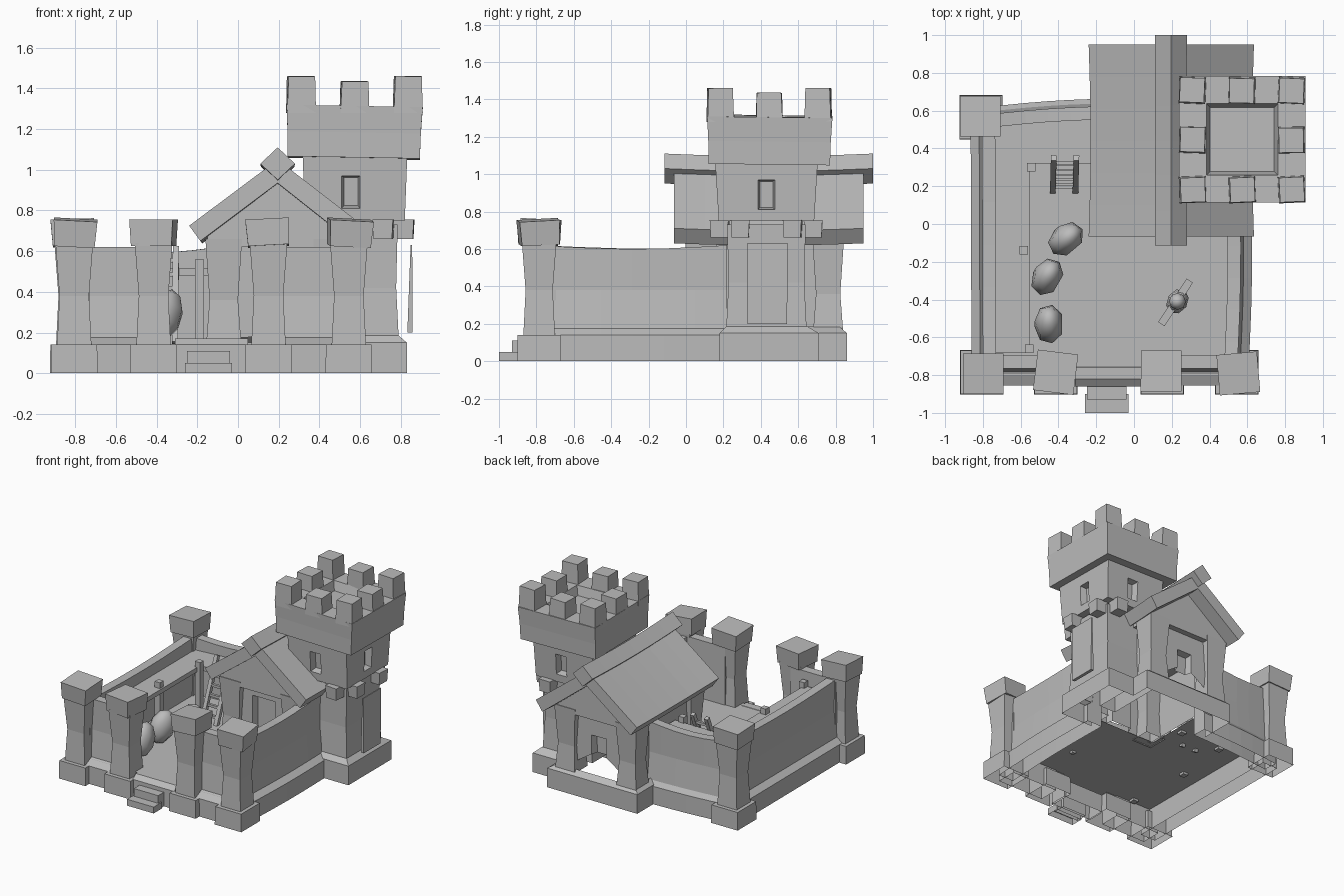
import bpy, bmesh, math, random
from mathutils import Vector

random.seed(4)
cube = bpy.data.objects.get("Cube")
if cube:
    bpy.data.objects.remove(cube)

stone = bpy.data.materials.new("grey_stone")
stone.use_nodes = True
stone.diffuse_color = (0.5, 0.5, 0.5, 1)
stone.node_tree.nodes["Principled BSDF"].inputs["Base Color"].default_value = (0.5, 0.5, 0.5, 1)


def finish(name, bm, smooth=False):
    mesh = bpy.data.meshes.new(name)
    bm.to_mesh(mesh)
    bm.free()
    mesh.materials.append(stone)
    for p in mesh.polygons:
        p.use_smooth = smooth
    obj = bpy.data.objects.new(name, mesh)
    bpy.context.collection.objects.link(obj)
    return obj


def loft(rings, start=True, end=True, closed=True):
    """Skin a list of rings that have the same number of points."""
    bm = bmesh.new()
    rows = [[bm.verts.new(p) for p in ring] for ring in rings]
    n = len(rows[0])
    for a, b in zip(rows, rows[1:]):
        for i in range(n if closed else n - 1):
            j = (i + 1) % n
            bm.faces.new((a[i], a[j], b[j], b[i]))
    if start:
        bm.faces.new(rows[0])
    if end:
        bm.faces.new(rows[-1])
    bmesh.ops.recalc_face_normals(bm, faces=bm.faces[:])
    return bm


def opening(bm, direction, u_pos, z_pos, half_w, half_h):
    """Cut a framed recess into the side facing the direction."""
    d, up = Vector(direction), Vector((0, 0, 1))
    u = Vector((-d.y, d.x, 0))
    bm.normal_update()
    face = max((f for f in bm.faces if f.normal.dot(d) > 0.9), key=lambda f: f.calc_area())
    c, n = face.calc_center_median(), face.normal.copy()
    bmesh.ops.inset_region(bm, faces=[face], thickness=0.01)
    for v in face.verts:
        su = math.copysign(half_w, (v.co - c).dot(u))
        sz = math.copysign(half_h, v.co.z - c.z)
        p = d * c.dot(d) + u * (u_pos + su) + up * (z_pos + sz)
        v.co = p - n * (p - c).dot(n)
    bmesh.ops.inset_region(bm, faces=[face], thickness=0.015, depth=-0.05)


def tiers(name, cx, cy, levels, bottom=False, cuts=(), rot=(0, 0, 0)):
    """Stack rectangles (z, width, depth) into a block."""
    z0 = levels[0][0]
    rings = [[(sx * w / 2, sy * d / 2, z - z0) for sx, sy in ((-1, -1), (1, -1), (1, 1), (-1, 1))]
             for z, w, d in levels]
    bm = loft(rings, start=bottom)
    for direction, u, z, hw, hh in cuts:
        opening(bm, direction, u, z - z0, hw, hh)
    obj = finish(name, bm)
    obj.location = (cx, cy, z0)
    obj.rotation_euler = [math.radians(a) for a in rot]
    return obj


def block(name, x0, x1, y0, y1, z0, z1, bottom=False):
    w, d = x1 - x0, y1 - y0
    return tiers(name, (x0 + x1) / 2, (y0 + y1) / 2, [(z0, w, d), (z1, w, d)], bottom)


def beam(name, a, b, size):
    a, b = Vector(a), Vector(b)
    obj = tiers(name, 0, 0, [(0, size, size), ((b - a).length, size, size)], True)
    obj.location = a
    obj.rotation_mode = "QUATERNION"
    obj.rotation_quaternion = (b - a).to_track_quat("Z", "Y")


def wall(name, a, b, plinth=0.11, bow=0.0, sag=0.02):
    """Curtain wall with a sloped plinth; outside lies right of a to b."""
    a, b = Vector((*a, 0)), Vector((*b, 0))
    d = (b - a).normalized()
    out = Vector((d.y, -d.x, 0))
    rings = []
    for i in range(7):
        k = math.sin(math.pi * i / 6)
        p = a.lerp(b, i / 6) + out * bow * k
        top = 0.62 - sag * k
        profile = ((plinth, 0), (plinth, 0.14), (0.05, 0.175), (0.03, 0.38), (0.035, top), (-0.035, top), (-0.035, 0))
        rings.append([p + out * o + Vector((0, 0, z)) for o, z in profile])
    finish(name, loft(rings, closed=False))


def blob(name, loc, scale, rot, segs=8, rings=6):
    bm = bmesh.new()
    bmesh.ops.create_uvsphere(bm, u_segments=segs, v_segments=rings, radius=1)
    obj = finish(name, bm, True)
    obj.location, obj.scale = loc, scale
    obj.rotation_euler = [math.radians(a) for a in rot]


# courtyard walls
wall("left_wall", (-0.77, 0.57), (-0.765, -0.79), 0.095)
wall("back_wall", (-0.1, 0.59), (-0.81, 0.54), 0.075, 0.01, 0.03)
wall("right_wall", (0.51, -0.79), (0.525, 0.22), 0.095, 0.012)
wall("front_wall_left", (-0.81, -0.73), (-0.42, -0.73), 0.125, 0, 0)
wall("front_wall_right", (0.15, -0.73), (0.55, -0.73), 0.125, 0, 0)

# courtyard floor, gate sill and steps
for name, x0, x1, y1 in (("floor_left", -0.78, -0.13, 0.57), ("floor_right", -0.13, 0.53, 0.06)):
    bm = bmesh.new()
    bm.faces.new([bm.verts.new(p) for p in ((x0, -0.8, 0.168), (x1, -0.8, 0.168), (x1, y1, 0.168), (x0, y1, 0.168))])
    finish(name, bm)
tiers("gate_sill", -0.13, -0.79, [(0, 0.36, 0.14), (0.14, 0.36, 0.14), (0.17, 0.36, 0.06)])
block("upper_step", -0.25, -0.04, -0.93, -0.84, 0, 0.11)
block("lower_step", -0.26, -0.03, -1.0, -0.90, 0, 0.05)

# wall posts with base, pinched shaft and tilted cap
posts = (("front_left", -0.805, -0.785, 0, 3), ("gate_left", -0.415, -0.785, -7, 0),
         ("gate_right", 0.15, -0.785, 0, -3), ("front_right", 0.545, -0.785, 5, 3),
         ("back_left", -0.81, 0.565, 0, -2))
for name, x, y, turn, tilt in posts:
    tiers(name + "_post_base", x, y, [(0, 0.23, 0.235), (0.14, 0.225, 0.23)])
    tiers(name + "_post_shaft", x, y, [(0.13, 0.17, 0.17), (0.38, 0.145, 0.145), (0.64, 0.185, 0.185)])
    tiers(name + "_post_cap", x, y, [(0.625, 0.20, 0.20), (0.755, 0.215, 0.215)], True, rot=(tilt, tilt, turn))

# stepped plinth around the outside of the tower and house
outer = ((0.55, 0.18), (0.83, 0.18), (0.83, 0.71), (0.60, 0.71), (0.60, 0.86), (-0.18, 0.86), (-0.18, 0.58))
inner = ((0.55, 0.215), (0.79, 0.215), (0.79, 0.65), (0.54, 0.65), (0.54, 0.82), (-0.14, 0.82), (-0.14, 0.58))
finish("keep_plinth", loft([[(x, y, z) for x, y in ring] for ring, z in ((outer, 0), (outer, 0.15), (inner, 0.185))],
                           False, False, False))

# house
hx, hy = 0.195, 0.42
tiers("house_walls", hx, hy, [(0.165, 0.62, 0.75), (0.66, 0.62, 0.75)], cuts=(
    ((0, 1, 0), 0, 0.40, 0.065, 0.075), ((0, -1, 0), 0, 0.37, 0.10, 0.19)))
for sx in (-1, 1):
    for sy in (-1, 1):
        tiers("house_corner_pillar", hx + sx * 0.265, hy + sy * 0.34,
              [(0.16, 0.17, 0.16), (0.36, 0.14, 0.13), (0.66, 0.18, 0.17)])
gable = ((-0.15, 0.62), (-0.15, 0.68), (hx, 0.94), (0.54, 0.68), (0.54, 0.62))
finish("house_gable", loft([[(x, y, z) for x, z in gable] for y in (0.0, 0.84)]))

# gently sagging roof and ridge beam
roof = ((-0.24, 0.725), (hx, 1.05), (0.635, 0.71), (0.58, 0.63), (hx, 0.935), (-0.185, 0.65))
ridge = ((0.11, 1.03), (hx, 1.11), (0.28, 1.03), (hx, 0.95))


def sagging(name, profile, y0, y1, sag):
    rings = []
    for i in range(7):
        k = sag * math.sin(math.pi * i / 6)
        rings.append([(hx + (x - hx) * (1 - 2 * k), y0 + (y1 - y0) * i / 6, z - k) for x, z in profile])
    finish(name, loft(rings))


sagging("roof", roof, -0.065, 0.95, 0.012)
sagging("ridge_beam", ridge, -0.115, 1.0, 0.015)

# keep tower
tx, ty = 0.575, 0.43
tiers("tower_lower_shaft", tx, ty, [(0.17, 0.43, 0.43), (0.42, 0.405, 0.405), (0.73, 0.42, 0.42)])
sides = ((0, -1, 0), (1, 0, 0), (0, 1, 0), (-1, 0, 0))
tiers("tower_upper_shaft", tx, ty, [(0.75, 0.49, 0.51), (1.08, 0.515, 0.55)], True,
      cuts=[(s, -0.02 if s[1] else 0, 0.89, 0.045, 0.08) for s in sides])
for s in sides[:3]:
    for off in (-0.14, 0.14):
        x = tx + s[0] * 0.24 + abs(s[1]) * off
        y = ty + s[1] * 0.25 + abs(s[0]) * off
        tiers("corbel", x, y, [(0.66, 0.09, 0.09), (0.755, 0.10, 0.10)], True, rot=(0, 0, random.uniform(-5, 5)))
tiers("tower_side_panel", 0.845, 0.435, [(0.2, 0.025, 0.21), (0.63, 0.008, 0.22)], True, rot=(0, 1, 0))

# battlements
bx, by = 0.572, 0.445
tiers("tower_head", bx - 0.003, by, [(1.057, 0.65, 0.65), (1.18, 0.655, 0.655), (1.31, 0.67, 0.67),
                                     (1.31, 0.38, 0.38), (1.24, 0.34, 0.34)], True, rot=(-0.7, 1, 0))
for i in (-1, 0, 1):
    for j in (-1, 0, 1):
        if i or j:
            tiers("merlon", bx + i * 0.262, by + j * 0.262,
                  [(1.28, 0.142, 0.142), (1.46 - 0.025 * (i * j == 0), 0.13, 0.13)],
                  rot=(random.uniform(-1, 1), random.uniform(-1, 1), random.uniform(-4, 4)))

# timber walkway along the left and back walls
block("left_walkway", -0.75, -0.55, -0.68, 0.52, 0.48, 0.515, True)
block("back_walkway", -0.75, -0.13, 0.32, 0.55, 0.48, 0.515, True)
for x, y in ((-0.545, 0.30), (-0.585, -0.14), (-0.555, -0.66), (-0.19, 0.31)):
    beam("walkway_post", (x, y, 0.15), (x, y, 0.56), 0.045)

# ladder
for x in (-0.43, -0.31):
    beam("ladder_rail", (x, 0.17, 0.15), (x + 0.005, 0.35, 0.62), 0.03)
for i in range(6):
    t = (i + 1) / 7
    y, z = 0.17 + 0.18 * t, 0.15 + 0.47 * t
    beam("ladder_rung", (-0.43, y, z), (-0.31, y, z), 0.02)

# sacks
for x, y, turn in ((-0.36, -0.08, 40), (-0.46, -0.28, 60), (-0.45, -0.53, 90)):
    blob("sack", (x, y, 0.29), (0.10, 0.08, 0.13), (0, 22, turn), 7, 5)

# training dummy
beam("dummy_pole", (0.23, -0.41, 0.15), (0.23, -0.41, 0.5), 0.03)
beam("dummy_arms", (0.145, -0.53, 0.41), (0.295, -0.30, 0.41), 0.04)
blob("dummy_body", (0.23, -0.41, 0.37), (0.07, 0.055, 0.10), (0, 0, 57))
blob("dummy_head", (0.23, -0.41, 0.52), (0.045, 0.045, 0.05), (0, 0, 0))
